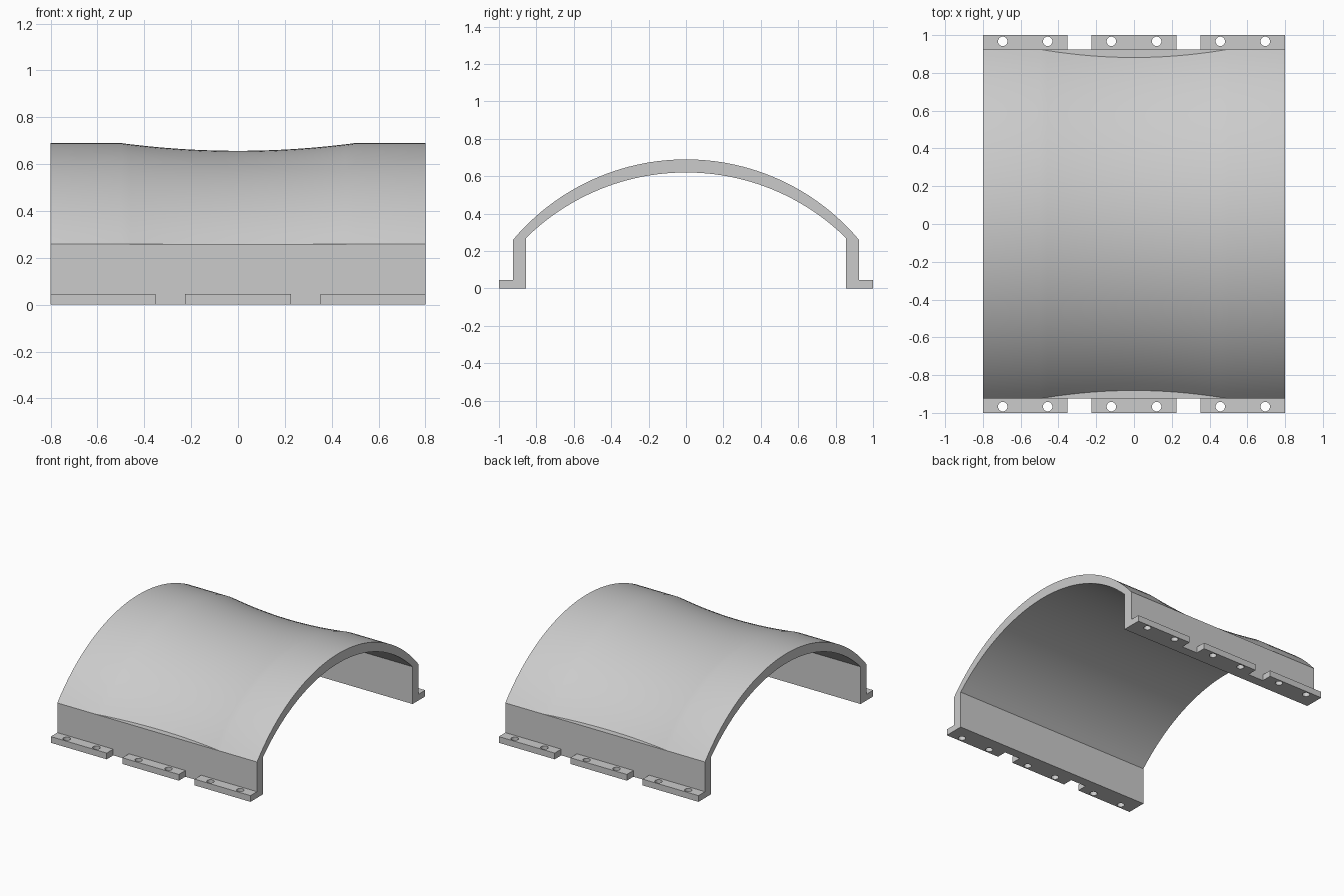
import bpy
import bmesh
from math import sqrt

cube = bpy.data.objects.get("Cube")
if cube:
    bpy.data.objects.remove(cube, do_unlink=True)

HALF_LEN = 0.8                    # half length along x
WALL_OUT, WALL_IN = 0.925, 0.855  # side wall faces
EAVE_OUT, EAVE_IN = 0.26, 0.27    # heights where walls meet the arch
TOP_OUT, TOP_IN = 0.69, 0.62      # crown heights
DIP, DIP_HALF = 0.033, 0.5        # waist depth and half length
TAB_H = 0.045
ARC_STEPS = 48

grey = bpy.data.materials.new("light grey")
grey.use_nodes = True
COLOUR = (0.6, 0.6, 0.6, 1)
grey.diffuse_color = COLOUR
grey.node_tree.nodes["Principled BSDF"].inputs["Base Color"].default_value = COLOUR


def circle_through(half, eave, top):
    """Radius and centre height of an arc over a chord."""
    rise = top - eave
    r = (half * half + rise * rise) / (2 * rise)
    return r, top - r


def arc(r, centre, half):
    """Points of the arc from +half to -half."""
    pts = []
    for i in range(ARC_STEPS + 1):
        y = half * (1 - 2 * i / ARC_STEPS)
        pts.append((y, centre + sqrt(r * r - y * y)))
    return pts


def make_object(name, bm):
    bmesh.ops.recalc_face_normals(bm, faces=bm.faces)
    mesh = bpy.data.meshes.new(name)
    bm.to_mesh(mesh)
    bm.free()
    mesh.materials.append(grey)
    obj = bpy.data.objects.new(name, mesh)
    bpy.context.collection.objects.link(obj)
    return obj


def smooth(obj):
    bpy.ops.object.select_all(action='DESELECT')
    obj.select_set(True)
    bpy.context.view_layer.objects.active = obj
    bpy.ops.object.shade_smooth_by_angle(angle=0.5)


# Arched shell: cross-sections lofted along x, outer radius shrinking at the waist
r_out, c_out = circle_through(WALL_OUT, EAVE_OUT, TOP_OUT)
r_in, c_in = circle_through(WALL_IN, EAVE_IN, TOP_IN)


def section(x):
    r = r_out - DIP * max(0, 1 - (x / DIP_HALF) ** 2)
    ledge = sqrt(r * r - (EAVE_OUT - c_out) ** 2)
    outer = [(WALL_OUT, 0), (WALL_OUT, EAVE_OUT)] + arc(r, c_out, ledge)
    outer += [(-WALL_OUT, EAVE_OUT), (-WALL_OUT, 0)]
    inner = [(WALL_IN, 0)] + arc(r_in, c_in, WALL_IN) + [(-WALL_IN, 0)]
    return outer + inner[::-1]


stations = [-HALF_LEN] + [DIP_HALF * i / 12 for i in range(-12, 13)] + [HALF_LEN]
bm = bmesh.new()
rings = [[bm.verts.new((x, y, z)) for y, z in section(x)] for x in stations]
for a, b in zip(rings, rings[1:]):
    for i in range(len(a)):
        j = (i + 1) % len(a)
        bm.faces.new((a[i], a[j], b[j], b[i]))
bm.faces.new(rings[0])
bm.faces.new(rings[-1])
bmesh.ops.remove_doubles(bm, verts=bm.verts, dist=0.00005)
smooth(make_object("arched_shell", bm))


# Mounting tabs with bolt holes, three along each side
def mounting_tab(name, x0, x1, holes, side):
    bm = bmesh.new()
    bmesh.ops.create_cube(bm, size=1)
    for v in bm.verts:
        v.co.x = x1 if v.co.x > 0 else x0
        v.co.y = side * (1 if v.co.y > 0 else WALL_OUT)
        v.co.z = TAB_H if v.co.z > 0 else 0
    tab = make_object(name, bm)

    bm = bmesh.new()
    for x in holes:
        ring = bmesh.ops.create_cone(bm, cap_ends=True, segments=32,
                                     radius1=0.025, radius2=0.025, depth=0.2)
        bmesh.ops.translate(bm, verts=ring["verts"], vec=(x, side * 0.967, 0))
    cutter = make_object("bolt_hole_cutter", bm)
    cutter.hide_render = True

    smooth(tab)
    mod = tab.modifiers.new("bolt_holes", 'BOOLEAN')
    mod.object = cutter
    mod.operation = 'DIFFERENCE'
    mod.solver = 'EXACT'
    bpy.ops.object.modifier_apply(modifier=mod.name)
    bpy.data.objects.remove(cutter, do_unlink=True)
    smooth(tab)


TABS = {
    "right": (-HALF_LEN, -0.352, (-0.695, -0.457)),
    "middle": (-0.226, 0.226, (-0.12, 0.12)),
    "left": (0.352, HALF_LEN, (0.457, 0.695)),
}
for side, end in ((-1, "front"), (1, "back")):
    for place, (x0, x1, holes) in TABS.items():
        mounting_tab(f"{end}_{place}_tab", x0, x1, holes, side)
